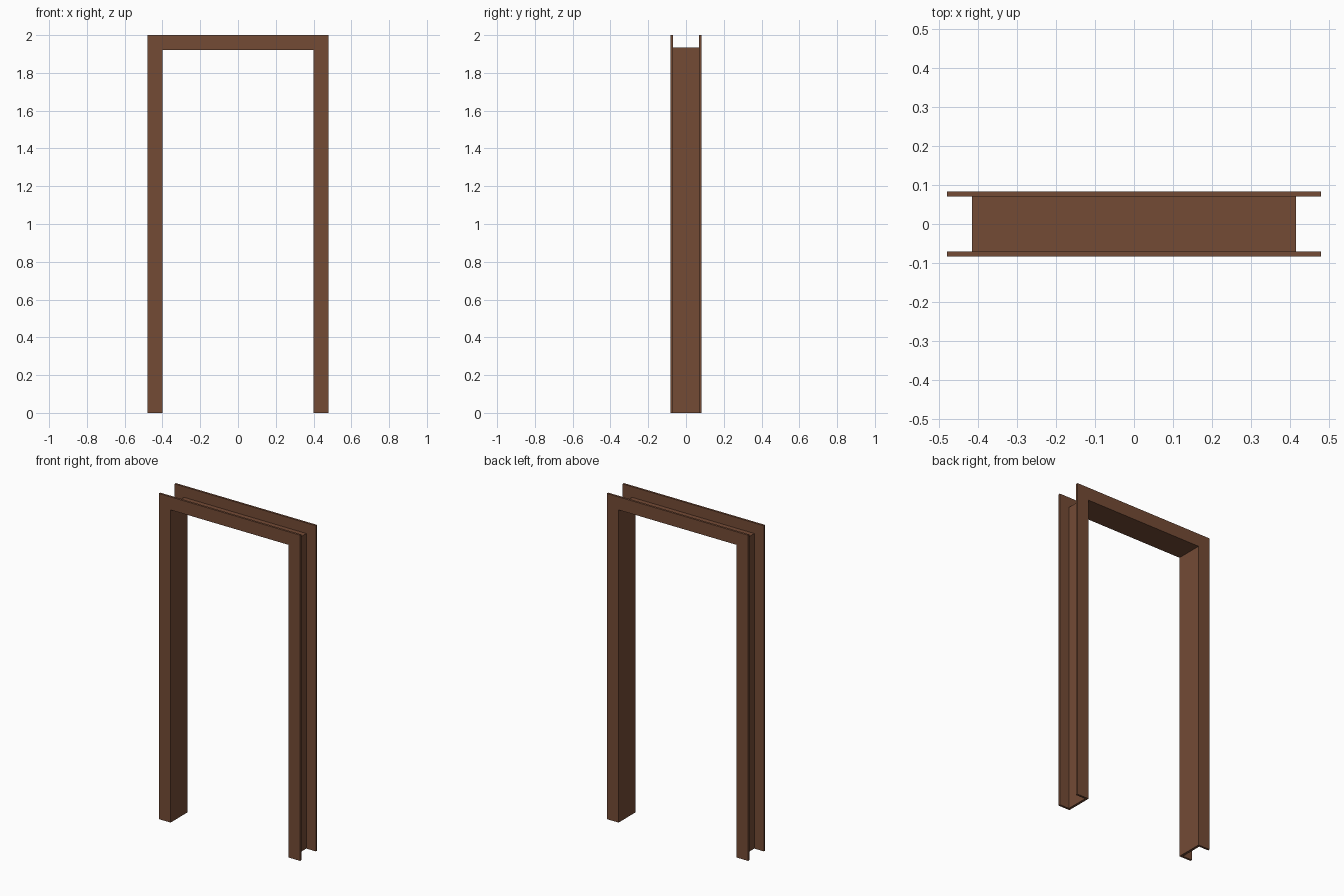
import bpy
import bmesh

if "Cube" in bpy.data.objects:
    bpy.data.objects.remove(bpy.data.objects["Cube"])

HALF_OPENING = 0.40   # half width of the clear opening
HEAD = 1.92           # height of the clear opening
FACE = 0.08           # width of the front and back casings
LINING = 0.015        # thickness of the inner lining
OUT_Y, IN_Y = 0.083, 0.07

wood = bpy.data.materials.new("brown_wood")
wood.diffuse_color = (0.174, 0.070, 0.036, 1)
wood.use_nodes = True
wood.node_tree.nodes["Principled BSDF"].inputs["Base Color"].default_value = wood.diffuse_color

# Channel cross-section: (distance outward from the opening, y)
profile = [(0, -OUT_Y), (0, OUT_Y), (FACE, OUT_Y), (FACE, IN_Y),
           (LINING, IN_Y), (LINING, -IN_Y), (FACE, -IN_Y), (FACE, -OUT_Y)]

# Path around the opening: (x, z, outward x, outward z), mitred at the top corners
path = [(-HALF_OPENING, 0, -1, 0), (-HALF_OPENING, HEAD, -1, 1),
        (HALF_OPENING, HEAD, 1, 1), (HALF_OPENING, 0, 1, 0)]

# Door frame: lining with casings on both sides, swept as one channel
bm = bmesh.new()
rings = [[bm.verts.new((x + d * dx, y, z + d * dz)) for d, y in profile]
         for x, z, dx, dz in path]
n = len(profile)
for a, b in zip(rings, rings[1:]):
    for i in range(n):
        j = (i + 1) % n
        bm.faces.new((a[i], a[j], b[j], b[i]))

# Feet of both jambs
bm.faces.new(rings[0])
bm.faces.new(rings[-1])
bmesh.ops.recalc_face_normals(bm, faces=bm.faces)

mesh = bpy.data.meshes.new("door_frame")
bm.to_mesh(mesh)
bm.free()
mesh.materials.append(wood)
door_frame = bpy.data.objects.new("door_frame", mesh)
bpy.context.collection.objects.link(door_frame)
